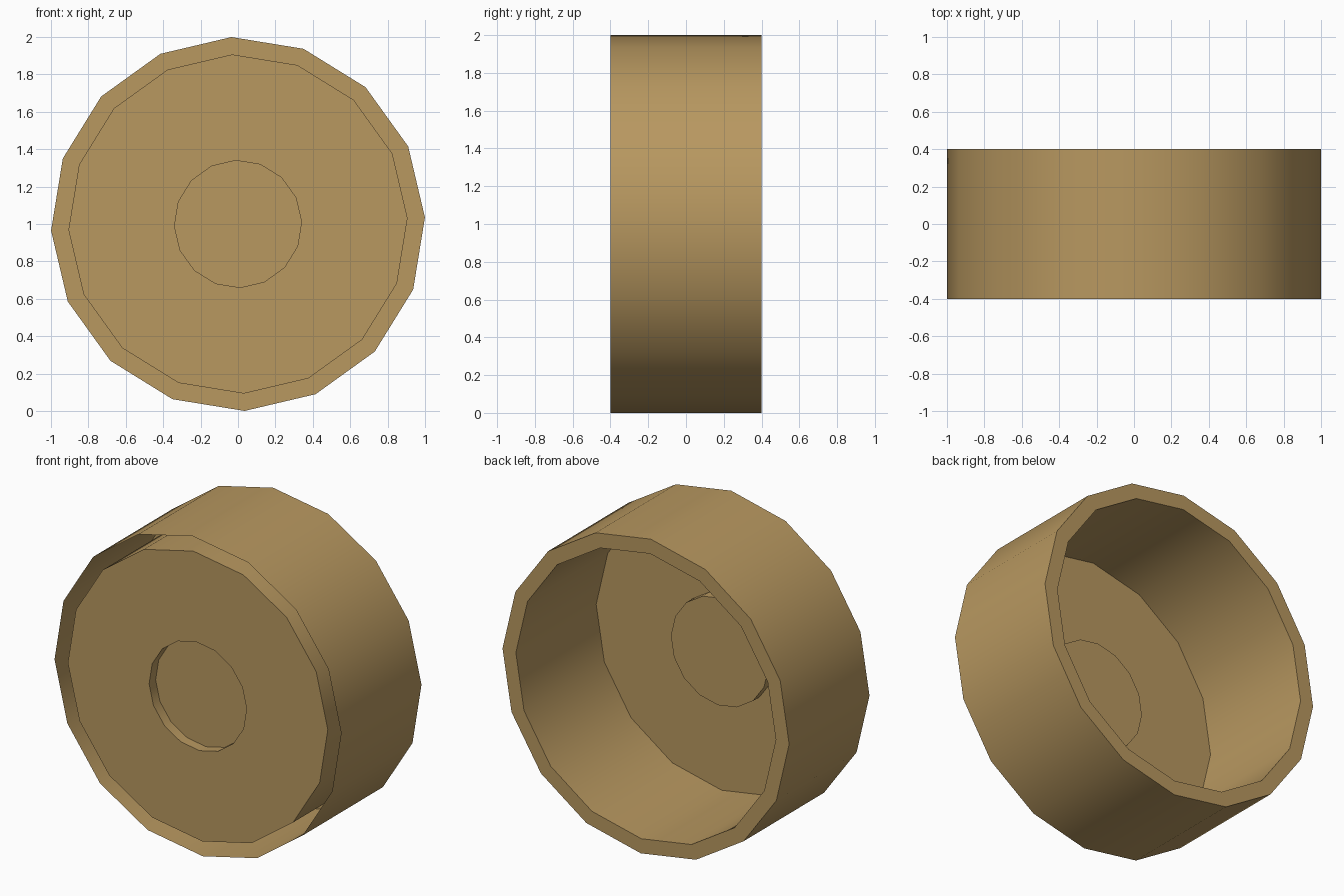
import bpy, bmesh, math

if "Cube" in bpy.data.objects:
    bpy.data.objects.remove(bpy.data.objects["Cube"])

SIDES = 16
PHASE = math.radians(2.0)   # slight roll of the wheel
CENTRE_Z = 1.0

mat = bpy.data.materials.new("tan")
mat.diffuse_color = (0.479, 0.314, 0.117, 1.0)
mat.use_nodes = True
mat.node_tree.nodes["Principled BSDF"].inputs["Base Color"].default_value = mat.diffuse_color


def revolve(name, profile, cap=False):
    """Revolve (radius, y) points about the y axis; optionally close the last ring."""
    bm = bmesh.new()
    rings = []
    for r, y in profile:
        ring = []
        for i in range(SIDES):
            a = PHASE + 2 * math.pi * i / SIDES
            ring.append(bm.verts.new((r * math.cos(a), y, CENTRE_Z + r * math.sin(a))))
        rings.append(ring)
    for lo, hi in zip(rings, rings[1:]):
        for i in range(SIDES):
            j = (i + 1) % SIDES
            bm.faces.new((lo[i], hi[i], hi[j], lo[j]))
    if cap:
        bm.faces.new(rings[-1][::-1])
    me = bpy.data.meshes.new(name)
    bm.to_mesh(me)
    bm.free()
    me.materials.append(mat)
    ob = bpy.data.objects.new(name, me)
    bpy.context.collection.objects.link(ob)
    bpy.ops.object.select_all(action='DESELECT')
    ob.select_set(True)
    bpy.context.view_layer.objects.active = ob
    bpy.ops.object.shade_smooth_by_angle(angle=math.radians(30))
    return ob


# Outer wall, back rim and inner wall; the gap between the walls is open at the front
revolve("wheel_rim", [(1.0, -0.4), (1.0, 0.4), (0.907, 0.4), (0.907, -0.4)])

# Flat front plate with a hole for the hub
revolve("front_plate", [(0.907, -0.4), (0.34, -0.4)])

# Shallow hub cup set into the plate
revolve("hub_recess", [(0.34, -0.4), (0.34, -0.335)], cap=True)
